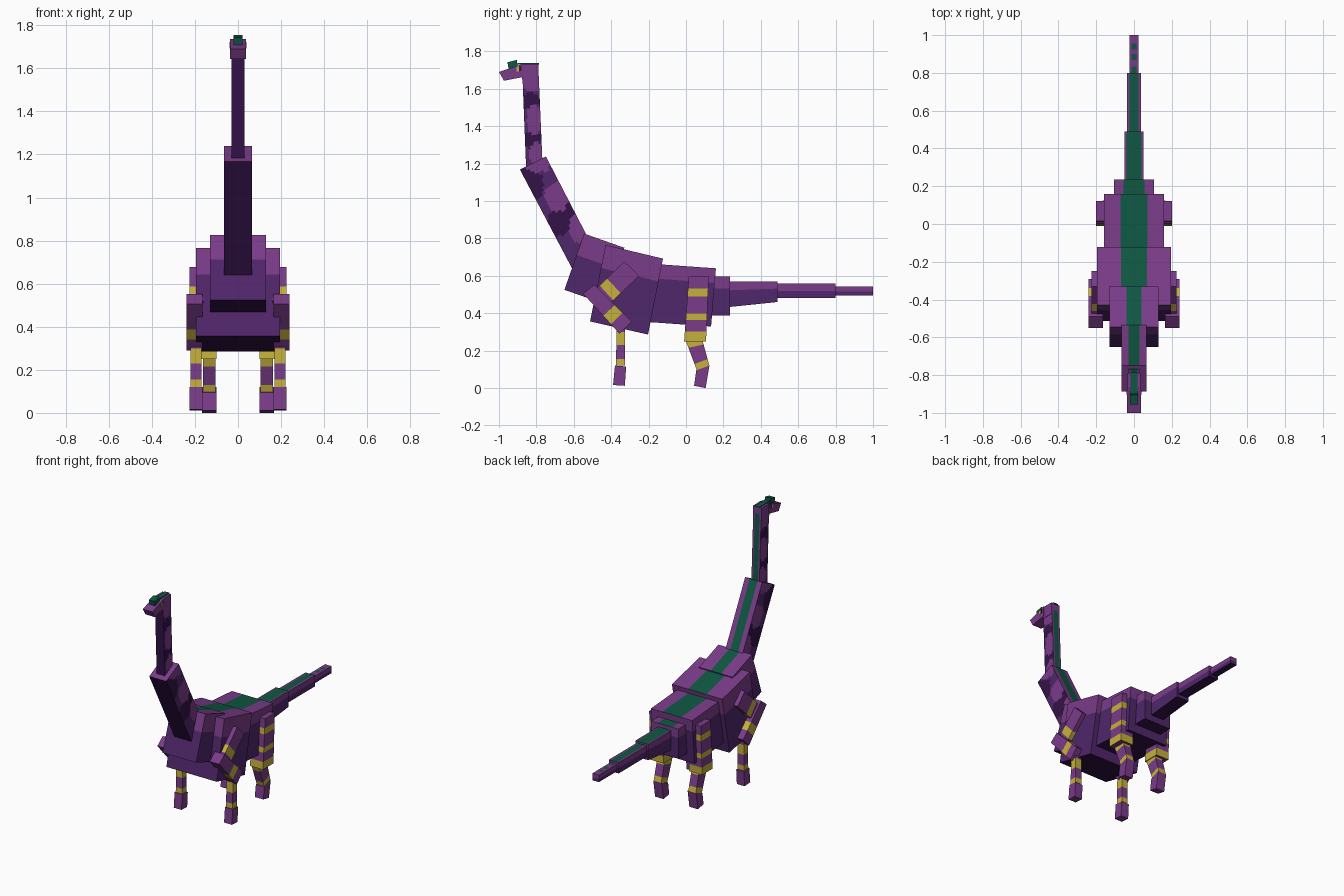
import bpy
import bmesh
from mathutils import Vector

cube = bpy.data.objects.get("Cube")
if cube:
    bpy.data.objects.remove(cube, do_unlink=True)


def material(name, rgb):
    mat = bpy.data.materials.new(name)
    mat.use_nodes = True
    color = (*rgb, 1.0)
    mat.diffuse_color = color
    mat.node_tree.nodes["Principled BSDF"].inputs["Base Color"].default_value = color
    return mat


LIGHT, MID, DARK, GREEN, YELLOW = range(5)
PALETTE = [
    material("light purple", (0.195, 0.045, 0.25)),
    material("mid purple", (0.08, 0.019, 0.145)),
    material("dark purple", (0.033, 0.006, 0.065)),
    material("dark green", (0.005, 0.095, 0.055)),
    material("mustard yellow", (0.56, 0.44, 0.045)),
]


def block(name, quad, x0, x1, rule, cuts=((), (), ())):
    """Box with a side profile quad (y, z); u runs along it, v across it.
    Cuts are made in unit space, faces coloured by rule(x, u, v, normal)."""
    bm = bmesh.new()
    bmesh.ops.create_cube(bm, size=1)
    bmesh.ops.translate(bm, verts=bm.verts, vec=(0.5, 0.5, 0.5))
    for axis in range(3):
        for pos in cuts[axis]:
            if not 0.001 < pos < 0.999:
                continue
            co, no = Vector(), Vector()
            co[axis], no[axis] = pos, 1
            bmesh.ops.bisect_plane(bm, geom=bm.verts[:] + bm.edges[:] + bm.faces[:],
                                   plane_co=co, plane_no=no)
    bm.normal_update()
    for f in bm.faces:
        c = f.calc_center_median()
        f.material_index = rule(c.x, c.y, c.z, f.normal)
    p00, p10, p11, p01 = [Vector(p) for p in quad]
    for vert in bm.verts:
        x, u, v = vert.co
        p = p00.lerp(p10, u).lerp(p01.lerp(p11, u), v)
        vert.co = (x0 + (x1 - x0) * x, p.x, p.y)
    bmesh.ops.recalc_face_normals(bm, faces=bm.faces)
    mesh = bpy.data.meshes.new(name)
    bm.to_mesh(mesh)
    bm.free()
    for mat in PALETTE:
        mesh.materials.append(mat)
    obj = bpy.data.objects.new(name, mesh)
    bpy.context.collection.objects.link(obj)
    return obj


def plain(color):
    return lambda x, u, v, n: color


def trunk(name, quad, half, stripe, band, gaps=()):
    """Body segment: green back stripe, light upper band, mid flanks, dark belly."""
    s = stripe / half / 2

    def rule(x, u, v, n):
        if n.z < -0.5:
            in_gap = any(a < u < b for a, b in gaps)
            return GREEN if abs(x - 0.5) < s and not in_gap else LIGHT
        if n.z > 0.5:
            return DARK
        return LIGHT if v < band else MID

    ends = [e for g in gaps for e in g]
    return block(name, quad, -half, half, rule, ((0.5 - s, 0.5 + s), ends, (band,)))


def neck(name, quad, half, stripe, spots):
    """Neck segment with round patches (u, v, radius u, radius v, colour) on its sides."""
    s = stripe / half / 2

    def rule(x, u, v, n):
        if n.z < -0.5:
            return GREEN if abs(x - 0.5) < s else LIGHT
        if n.z > 0.5:
            return DARK
        if abs(n.y) > 0.5:
            return LIGHT
        for su, sv, ru, rv, color in spots:
            if ((u - su) / ru) ** 2 + ((v - sv) / rv) ** 2 < 1:
                return color
        return MID

    grid_u = [i / 30 for i in range(1, 30)]
    grid_v = [i / 10 for i in range(1, 10)]
    return block(name, quad, -half, half, rule, ((0.5 - s, 0.5 + s), grid_u, grid_v))


def limb(name, quad, x0, x1, bands=()):
    """Left and right limb segments with yellow rings at the given lengths."""
    def rule(x, u, v, n):
        return YELLOW if any(a < v < b for a, b in bands) else LIGHT

    ends = [e for b in bands for e in b]
    for side, sign in (("left", 1), ("right", -1)):
        block(f"{side}_{name}", quad, sign * x0, sign * x1, rule, ((), (), ends))


# Body and tail, front to back
trunk("chest", ((-.545, .826), (-.33, .75), (-.435, .45), (-.65, .525)), .13, .04, .38)
trunk("shoulder_body", ((-.43, .765), (-.123, .692), (-.203, .286), (-.513, .356)), .195, .07, .3)
trunk("rear_body", ((-.15, .662), (.16, .64), (.134, .329), (-.19, .352)), .16, .072, .25)
trunk("hip", ((.1, .595), (.235, .595), (.235, .388), (.1, .388)), .105, .055, .3)
trunk("tail_base", ((.2, .57), (.49, .57), (.49, .46), (.2, .43)), .05, .04, .35)
trunk("tail_middle", ((.45, .558), (.8, .558), (.8, .482), (.45, .482)), .038, .024, .5)
trunk("tail_tip", ((.78, .543), (1, .543), (1, .494), (.78, .494)), .025, .012, .55,
      ((.25, .4), (.55, .65), (.8, 1)))

# Neck
neck("lower_neck", ((-.749, 1.238), (-.5, .757), (-.598, .618), (-.888, 1.168)), .066, .03, [
    (.0, .2, .12, .6, LIGHT), (.39, .3, .13, .45, LIGHT), (.76, .1, .13, .4, LIGHT),
    (.15, .85, .14, .4, DARK), (.57, .5, .13, .6, DARK)])
neck("upper_neck", ((-.79, 1.73), (-.767, 1.2), (-.855, 1.18), (-.877, 1.73)), .031, .018, [
    (.08, .4, .2, .8, LIGHT), (.55, .4, .16, .45, LIGHT), (.88, .35, .1, .5, LIGHT),
    (.36, .6, .08, .6, DARK), (.74, .6, .08, .6, DARK)])

# Head
block("head", ((-.876, 1.732), (-.788, 1.732), (-.788, 1.65), (-.876, 1.65)),
      -.034, .034, plain(LIGHT))
block("snout", ((-1, 1.69), (-.865, 1.735), (-.865, 1.664), (-.973, 1.643)),
      -.037, .037, plain(LIGHT))
block("crest", ((-.955, 1.742), (-.905, 1.754), (-.9, 1.718), (-.948, 1.705)),
      -.022, .022, plain(GREEN))
block("head_stripe", ((-.9, 1.737), (-.785, 1.737), (-.785, 1.729), (-.9, 1.729)),
      -.018, .018, plain(GREEN))
for side, sign in (("left", 1), ("right", -1)):
    block(side + "_eye", ((-.906, 1.718), (-.88, 1.722), (-.88, 1.695), (-.906, 1.692)),
          sign * .034, sign * .04, lambda x, u, v, n: YELLOW if u < .5 else DARK,
          ((), (.5,), ()))

# Front legs
limb("upper_arm", ((-.33, .677), (-.25, .6), (-.42, .44), (-.49, .52)), .16, .225, [(.58, .82)])
limb("forearm", ((-.55, .505), (-.49, .552), (-.29, .355), (-.355, .29)), .165, .24, [(.55, .76)])
limb("front_shin", ((-.37, .32), (-.325, .32), (-.325, .12), (-.375, .12)), .17, .22,
     [(.1, .45), (.82, 1)])
limb("front_foot", ((-.38, .12), (-.32, .115), (-.327, .012), (-.39, .016)), .165, .225)

# Hind legs
limb("thigh", ((.015, .597), (.122, .597), (.107, .25), (-.01, .25)), .1, .2,
     [(.19, .31), (.57, .67), (.85, 1)])
limb("hind_shin", ((0, .25), (.085, .265), (.125, .12), (.06, .09)), .105, .163,
     [(0, .22), (.76, 1)])
limb("hind_foot", ((.055, .095), (.125, .12), (.105, 0), (.043, .012)), .1, .166)
